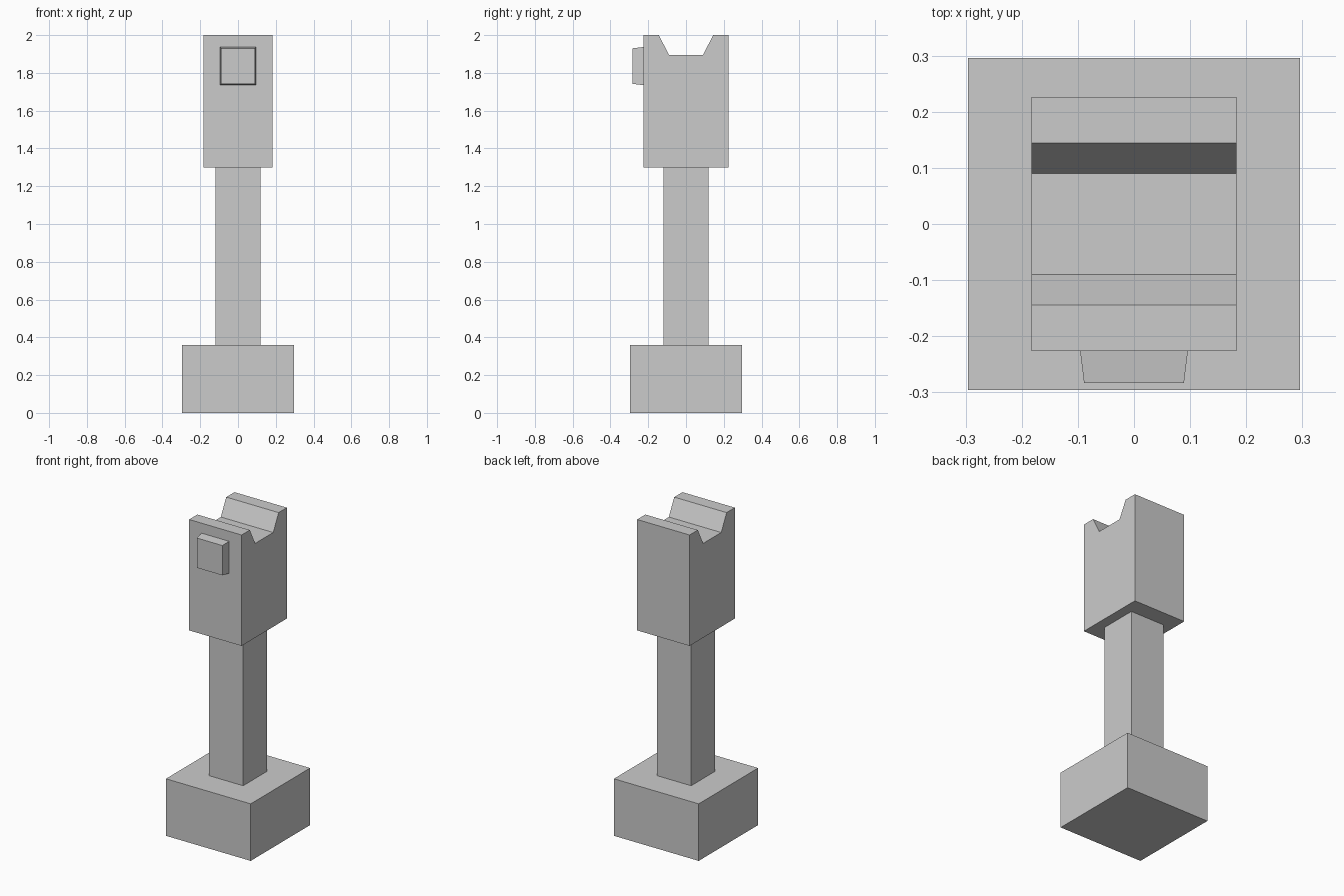
import bpy, bmesh

if "Cube" in bpy.data.objects:
    bpy.data.objects.remove(bpy.data.objects["Cube"])


def finish(name, bm):
    bmesh.ops.recalc_face_normals(bm, faces=bm.faces[:])
    mesh = bpy.data.meshes.new(name)
    bm.to_mesh(mesh)
    bm.free()
    obj = bpy.data.objects.new(name, mesh)
    bpy.context.collection.objects.link(obj)
    return obj


def block(name, half, z0, z1):
    bm = bmesh.new()
    bmesh.ops.create_cube(bm, size=1)
    for v in bm.verts:
        v.co = (v.co.x * 2 * half, v.co.y * 2 * half, z0 + (v.co.z + 0.5) * (z1 - z0))
    return finish(name, bm)


# Square foot and post
block("base", 0.296, 0.0, 0.36)
block("post", 0.12, 0.36, 1.3)

# Head: notched side profile (y, z) extruded across x
half_profile = [(0.226, 1.3), (0.226, 2.0), (0.144, 2.0), (0.09, 1.895)]
profile = half_profile + [(-y, z) for y, z in reversed(half_profile)]
bm = bmesh.new()
face = bm.faces.new([bm.verts.new((-0.183, y, z)) for y, z in profile])
ext = bmesh.ops.extrude_face_region(bm, geom=[face])
moved = [g for g in ext["geom"] if isinstance(g, bmesh.types.BMVert)]
bmesh.ops.translate(bm, vec=(0.366, 0, 0), verts=moved)
finish("head", bm)

# Button: slightly tapered block on the front of the head
bm = bmesh.new()
bmesh.ops.create_cube(bm, size=2)
for v in bm.verts:
    front = v.co.y < 0
    v.co = (v.co.x * (0.089 if front else 0.096),
            -0.283 if front else -0.226,
            1.836 + v.co.z * (0.094 if front else 0.101))
finish("front_button", bm)
